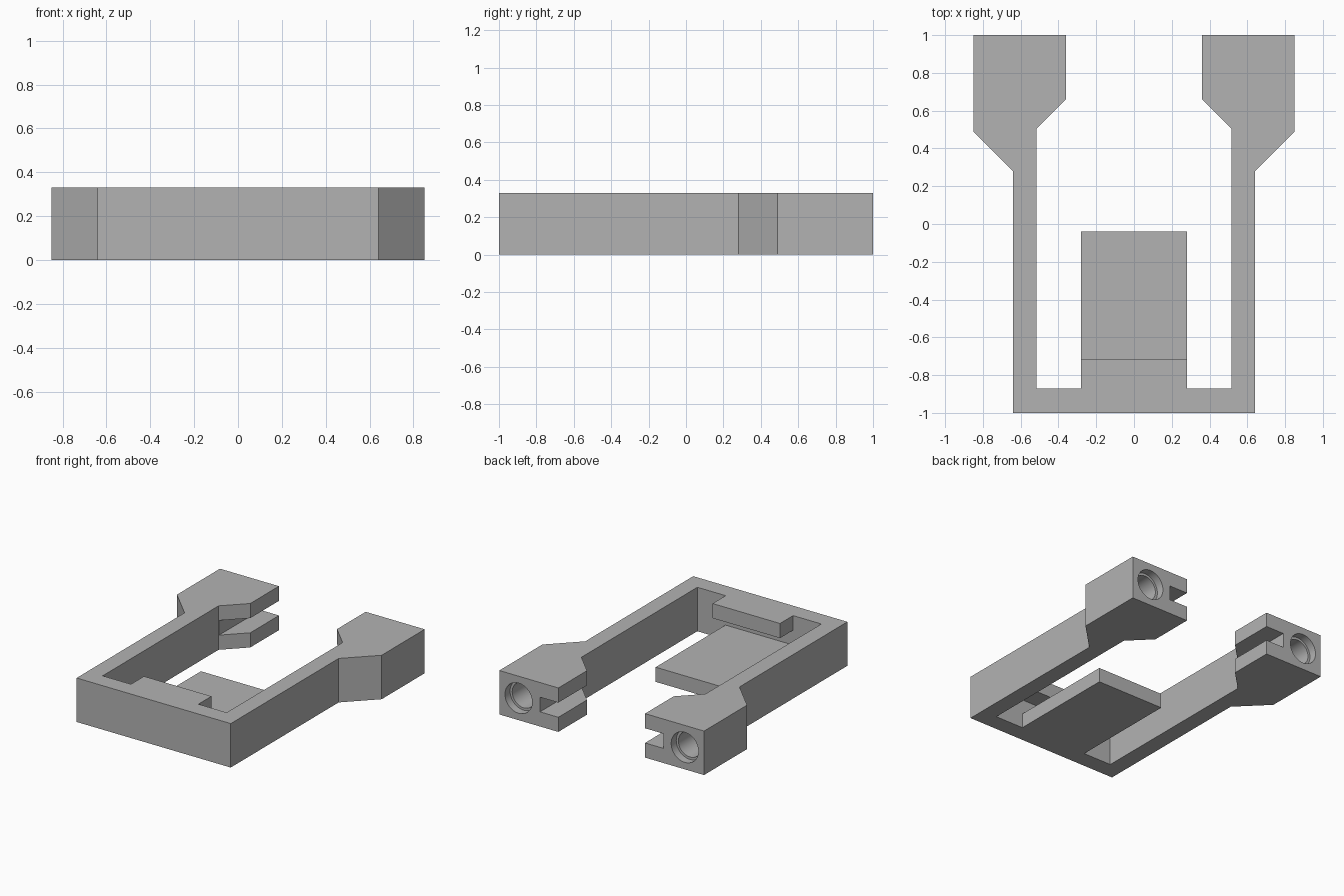
import bpy, bmesh
from mathutils import Matrix, Vector

cube = bpy.data.objects.get("Cube")
if cube:
    bpy.data.objects.remove(cube, do_unlink=True)

HEIGHT = 0.33
LAYER = HEIGHT / 3          # tang, slot and plate share one thickness

grey = bpy.data.materials.new("light_grey")
grey.use_nodes = True
colour = (0.45, 0.45, 0.45, 1)
grey.diffuse_color = colour
grey.node_tree.nodes["Principled BSDF"].inputs["Base Color"].default_value = colour


def finish(name, bm):
    bmesh.ops.recalc_face_normals(bm, faces=bm.faces)
    mesh = bpy.data.meshes.new(name)
    bm.to_mesh(mesh)
    bm.free()
    mesh.materials.append(grey)
    obj = bpy.data.objects.new(name, mesh)
    bpy.context.collection.objects.link(obj)
    return obj


def prism(name, points, direction):
    """Extrude a closed outline of 3D points along a direction."""
    bm = bmesh.new()
    face = bm.faces.new([bm.verts.new(p) for p in points])
    top = bmesh.ops.extrude_face_region(bm, geom=[face])["geom"]
    moved = [v for v in top if isinstance(v, bmesh.types.BMVert)]
    bmesh.ops.translate(bm, verts=moved, vec=Vector(direction))
    return finish(name, bm)


def bore(name, x, radius, start, end):
    """Round cutter running along y."""
    bm = bmesh.new()
    bmesh.ops.create_cone(bm, cap_ends=True, segments=48, radius1=radius,
                          radius2=radius, depth=end - start)
    place = Matrix.Translation((x, (start + end) / 2, HEIGHT / 2))
    bmesh.ops.transform(bm, verts=bm.verts,
                        matrix=place @ Matrix.Rotation(1.5707963, 4, "X"))
    return finish(name, bm)


# Frame: base bar, two arms with flared heads, and the centre tongue
half = [(0.64, -1), (0.64, 0.28), (0.85, 0.49), (0.85, 1), (0.36, 1), (0.36, 0.66),
        (0.515, 0.505), (0.515, -0.87), (0.28, -0.87), (0.28, -0.04)]
outline = half + [(-x, y) for x, y in reversed(half)]
frame = prism("clip_frame", [(x, y, 0) for x, y in outline], (0, 0, HEIGHT))

# Tongue cutter: leaves a thin plate below and a raised lip with a slot under it
step = [(-0.868, LAYER), (0.1, LAYER), (0.1, 0.5), (-0.715, 0.5),
        (-0.715, 2 * LAYER), (-0.868, 2 * LAYER)]
cutters = [prism("tongue_cutter", [(-0.3, y, z) for y, z in step], (0.6, 0, 0))]

# Head cutters: inner side slots and stepped round sockets in the back faces
for side in (1, -1):
    slot = [(0.25, 0.508), (0.512, 0.508), (0.512, 1.1), (0.25, 1.1)]
    cutters.append(prism("head_slot_cutter", [(side * x, y, LAYER) for x, y in slot],
                         (0, 0, LAYER)))
    cutters.append(bore("socket_cutter", side * 0.69, 0.113, 0.94, 1.1))
    cutters.append(bore("socket_core_cutter", side * 0.69, 0.095, 0.62, 1.1))

# Apply the cuts and discard the cutters
bpy.context.view_layer.objects.active = frame
for cutter in cutters:
    cutter.hide_render = True
    cut = frame.modifiers.new("cut", "BOOLEAN")
    cut.operation = "DIFFERENCE"
    cut.solver = "EXACT"
    cut.object = cutter
    bpy.ops.object.modifier_apply(modifier=cut.name)
    bpy.data.objects.remove(cutter, do_unlink=True)

# Smooth socket walls, sharp corners elsewhere
for obj in bpy.context.selected_objects:
    obj.select_set(False)
frame.select_set(True)
bpy.ops.object.shade_smooth_by_angle(angle=0.5)
